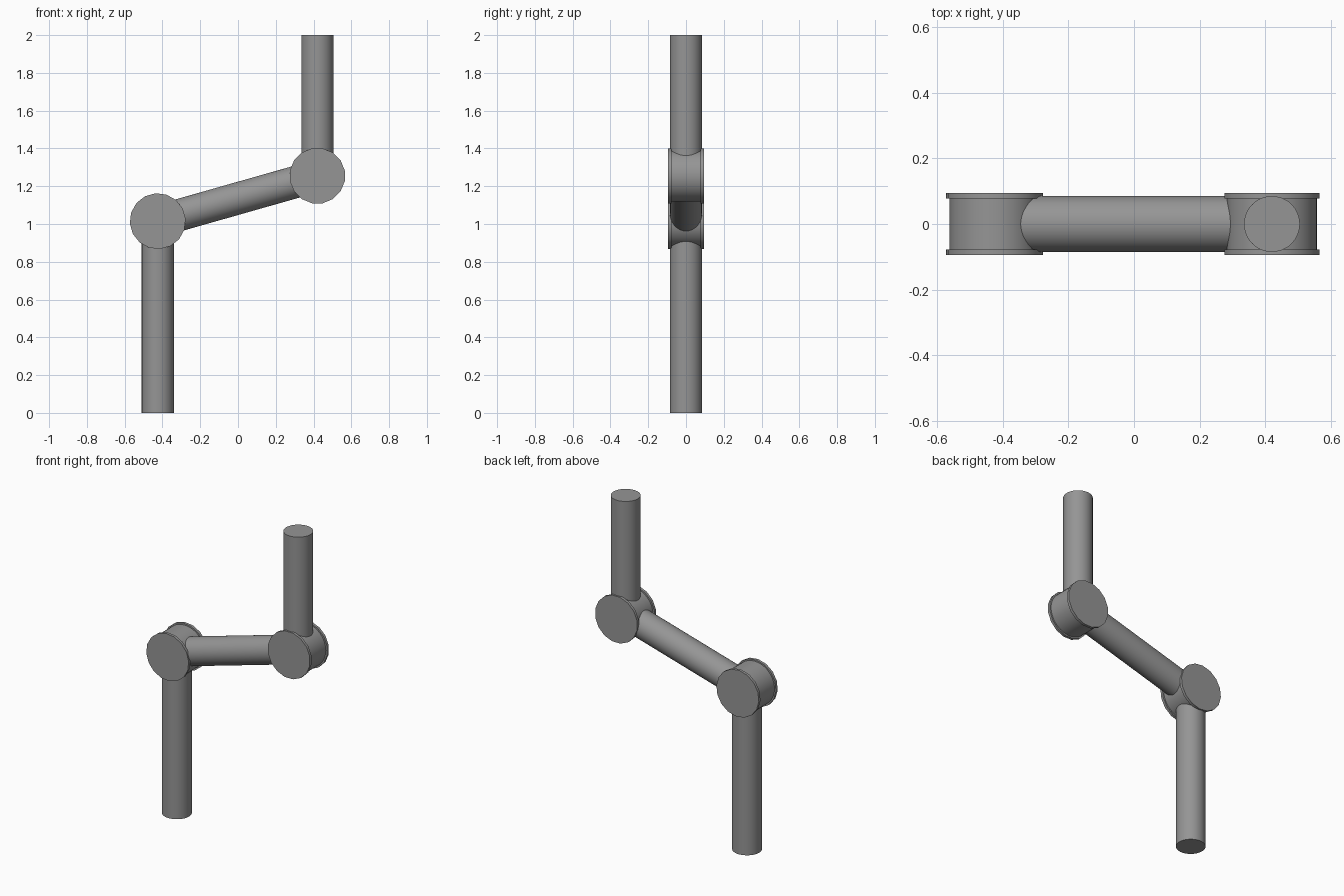
import bpy
import math
from mathutils import Vector, Matrix

if "Cube" in bpy.data.objects:
    bpy.data.objects.remove(bpy.data.objects["Cube"])

# Single grey material
grey = bpy.data.materials.new("plain grey")
grey.use_nodes = True
colour = (0.3, 0.3, 0.3, 1)
grey.diffuse_color = colour
grey.node_tree.nodes["Principled BSDF"].inputs["Base Color"].default_value = colour


def rod(name, start, end, radius, sides, turn=0.0):
    """Capped cylinder between two points, turned about its own axis."""
    start, end = Vector(start), Vector(end)
    axis = end - start
    bpy.ops.mesh.primitive_cylinder_add(vertices=sides, radius=radius, depth=axis.length,
                                        location=(start + end) / 2)
    obj = bpy.context.object
    obj.name = name
    obj.data.transform(Matrix.Rotation(turn, 4, 'Z'))
    obj.rotation_euler = Vector((0, 0, 1)).rotation_difference(axis).to_euler()
    obj.data.materials.append(grey)
    bpy.ops.object.shade_smooth_by_angle(angle=math.radians(30))


lower = Vector((-0.425, 0, 1.015))
upper = Vector((0.42, 0, 1.255))
tube_radius = 0.085

# Tubes meeting at the joint centres
rod("lower_tube", (lower.x, 0, 0), lower, tube_radius, 48)
rod("middle_tube", lower, upper, tube_radius, 48)
rod("upper_tube", upper, (upper.x, 0, 2), tube_radius, 48)

# Joint drums with a faceted flange at each end
slope = math.atan2(upper.z - lower.z, upper.x - lower.x)
half_step = math.pi / 16
for label, centre, turn in (("lower", lower, half_step + slope),
                            ("upper", upper, half_step)):
    rod(label + "_joint_drum", centre + Vector((0, -0.085, 0)),
        centre + Vector((0, 0.085, 0)), 0.137, 48)
    for end, side in (("front", -1), ("back", 1)):
        rod(f"{label}_joint_{end}_flange", centre + Vector((0, side * 0.077, 0)),
            centre + Vector((0, side * 0.094, 0)), 0.148, 16, -side * turn)
